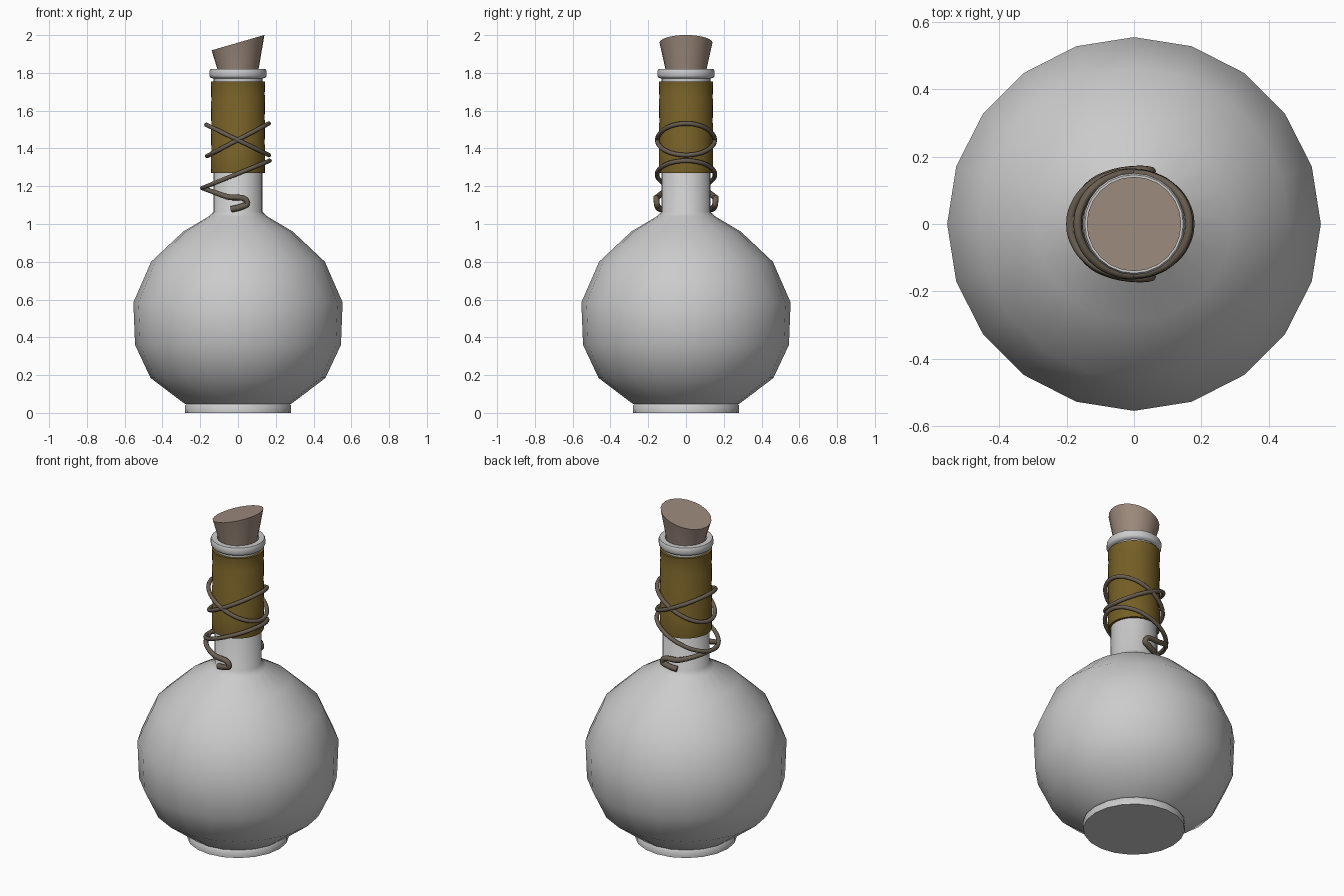
import bpy, math

if "Cube" in bpy.data.objects:
    bpy.data.objects.remove(bpy.data.objects["Cube"])


def material(name, color):
    m = bpy.data.materials.new(name)
    m.diffuse_color = (*color, 1)
    m.use_nodes = True
    m.node_tree.nodes["Principled BSDF"].inputs["Base Color"].default_value = m.diffuse_color
    return m


CORK = material("cork_brown", (0.33, 0.25, 0.20))
LEATHER = material("olive_leather", (0.18, 0.115, 0.02))
CORD = material("dark_cord", (0.14, 0.11, 0.08))


def lathe(name, profile, sides, mat=None, angle=60, caps=(True, True), warp=None):
    """Revolve (radius, z) pairs around z; warp optionally edits each vertex."""
    verts, faces = [], []
    for i, (r, z) in enumerate(profile):
        for k in range(sides):
            a = math.tau * k / sides
            p = (r * math.cos(a), r * math.sin(a), z)
            verts.append(warp(i, *p) if warp else p)
    for i in range(len(profile) - 1):
        for k in range(sides):
            n = (k + 1) % sides
            a, b = i * sides, (i + 1) * sides
            faces.append((a + k, a + n, b + n, b + k))
    if caps[0]:
        faces.append(tuple(reversed(range(sides))))
    if caps[1]:
        faces.append(tuple(range(len(verts) - sides, len(verts))))
    mesh = bpy.data.meshes.new(name)
    mesh.from_pydata(verts, [], faces)
    ob = bpy.data.objects.new(name, mesh)
    bpy.context.collection.objects.link(ob)
    if mat:
        mesh.materials.append(mat)
    for o in bpy.context.selected_objects:
        o.select_set(False)
    ob.select_set(True)
    bpy.context.view_layer.objects.active = ob
    bpy.ops.object.shade_smooth_by_angle(angle=math.radians(angle))
    return ob


def cord(name, points, closed=False, depth=0.012):
    """Smooth round cord through (x, y, z, thickness) points."""
    c = bpy.data.curves.new(name, 'CURVE')
    c.dimensions = '3D'
    c.bevel_depth = depth
    c.bevel_resolution = 2
    c.resolution_u = 6
    c.use_fill_caps = True
    s = c.splines.new('BEZIER')
    s.bezier_points.add(len(points) - 1)
    for bp, (x, y, z, t) in zip(s.bezier_points, points):
        bp.co = (x, y, z)
        bp.radius = t
        bp.handle_left_type = bp.handle_right_type = 'AUTO'
    s.use_cyclic_u = closed
    c.materials.append(CORD)
    bpy.context.collection.objects.link(bpy.data.objects.new(name, c))


# round flask body with foot and neck
lathe("flask_body", [
    (0.28, 0), (0.282, 0.04), (0.275, 0.046), (0.285, 0.05),
    (0.463, 0.185), (0.545, 0.36), (0.554, 0.585), (0.46, 0.80),
    (0.29, 0.96), (0.155, 1.04), (0.13, 1.065), (0.13, 1.78)],
    20, caps=(True, False))

# rolled lip, open in the middle for the cork
lathe("flask_lip", [
    (0.13, 1.77), (0.146, 1.775), (0.151, 1.785), (0.151, 1.81),
    (0.146, 1.82), (0.115, 1.82), (0.108, 1.79)],
    24, caps=(False, False))

# cork with a slanted top
lathe("cork", [(0.10, 1.74), (0.109, 1.82), (0.14, 1.96)], 24, CORK, 40,
      warp=lambda i, x, y, z: (x, y, z + (0.29 * x if i == 2 else 0)))

# leather wrap with slightly overlapping slanted layers
wrap = [(0.128, 1.27), (0.143, 1.27)]
for z in (1.40, 1.53, 1.66):
    wrap += [(0.144, z), (0.141, z + 0.006)]
wrap += [(0.144, 1.755), (0.128, 1.755)]
lathe("neck_wrap", wrap, 32, LEATHER, 40, caps=(False, False),
      warp=lambda i, x, y, z: (x, y, z + (0.12 * x if 1 < i < 8 else 0)))

# tilted cord loops: name, centre x, radius x, radius y, z at left, z at right
for name, cx, rx, ry, zl, zr in (
        ("cord_loop_upper", 0, 0.163, 0.15, 1.36, 1.532),
        ("cord_loop_cross", -0.002, 0.165, 0.152, 1.525, 1.365),
        ("cord_loop_lower", -0.011, 0.178, 0.153, 1.19, 1.335)):
    pts = []
    for k in range(16):
        a = math.tau * k / 16
        c = math.cos(a)
        pts.append((cx + rx * c, ry * math.sin(a),
                    (zl + zr) / 2 + (zr - zl) / 2 * c, 1))
    cord(name, pts, True)

# loose cord ends, mirrored front and back
for side, name in ((-1, "cord_end_front"), (1, "cord_end_back")):
    cord(name, [(-0.188, 0, 1.19, 1), (-0.145, side * 0.10, 1.175, 1.1),
                (-0.06, side * 0.148, 1.145, 1.3), (0.05, side * 0.155, 1.112, 1.3),
                (0.02, side * 0.15, 1.092, 1.4), (-0.035, side * 0.135, 1.078, 1.4)])
